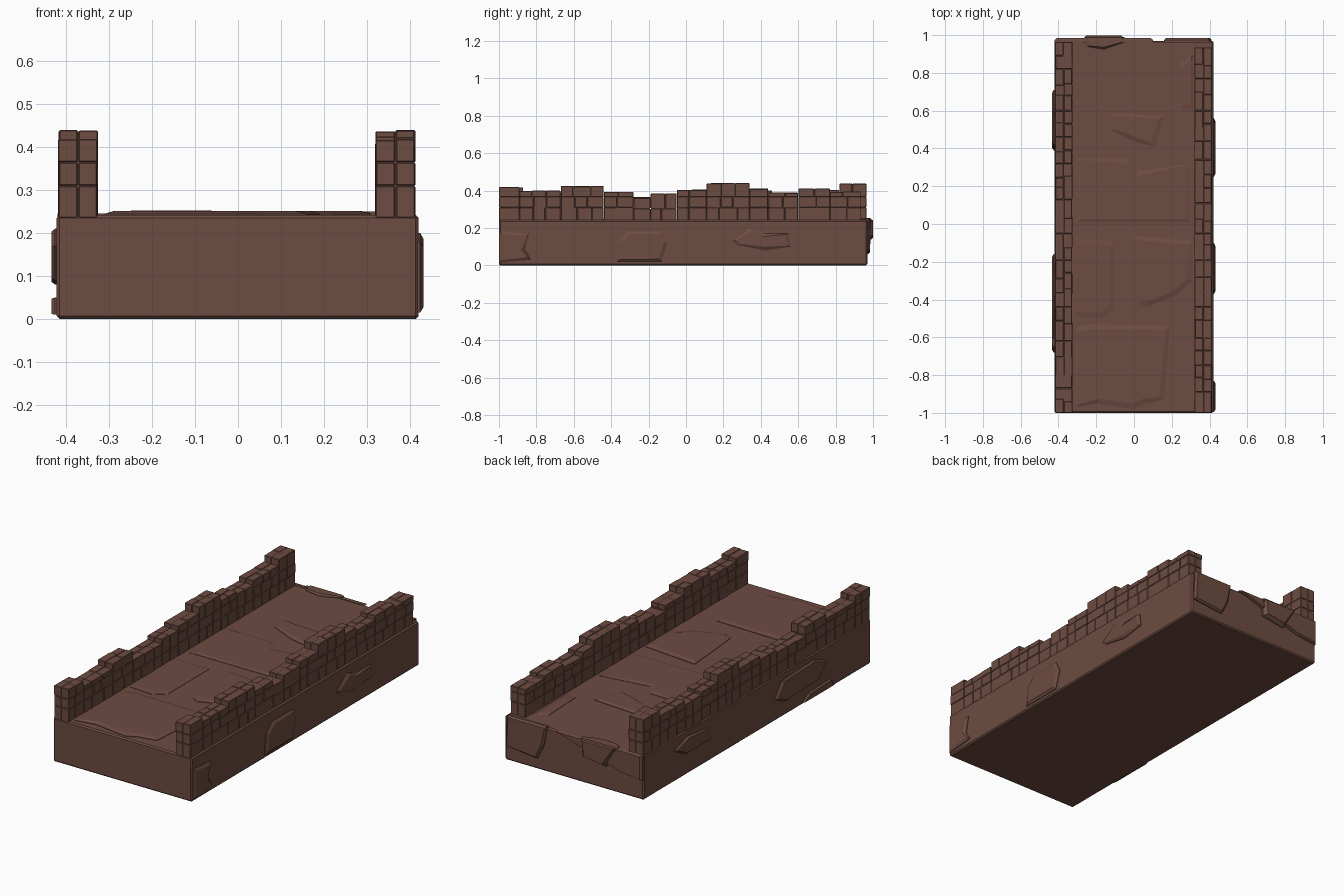
import bpy, bmesh, random
from mathutils import Vector

if "Cube" in bpy.data.objects:
    bpy.data.objects.remove(bpy.data.objects["Cube"])

random.seed(4)
brown = bpy.data.materials.new("brown stone")
brown.diffuse_color = (0.153, 0.072, 0.053, 1)
brown.use_nodes = True
brown.node_tree.nodes["Principled BSDF"].inputs["Base Color"].default_value = brown.diffuse_color


def finish(name, bm, bevel=0.0):
    bmesh.ops.recalc_face_normals(bm, faces=bm.faces)
    me = bpy.data.meshes.new(name)
    bm.to_mesh(me)
    bm.free()
    me.materials.append(brown)
    ob = bpy.data.objects.new(name, me)
    bpy.context.collection.objects.link(ob)
    if bevel:
        mod = ob.modifiers.new("worn edges", 'BEVEL')
        mod.width = bevel
        mod.segments = 1
    return ob


def box(bm, lo, hi):
    vs = bmesh.ops.create_cube(bm, size=1)["verts"]
    for v in vs:
        v.co = Vector([lo[i] + (v.co[i] + 0.5) * (hi[i] - lo[i]) for i in range(3)])


def plate(name, pts, place, height, slope=0.012):
    """Worn stone slab: polygon with a sloped rim; place(u, v, h) maps to 3D."""
    bm = bmesh.new()
    n = len(pts)
    cu, cv = sum(p[0] for p in pts) / n, sum(p[1] for p in pts) / n
    rings = []
    for h, inset in ((-0.01, 0), (height * 0.3, 0), (height, slope)):
        ring = []
        for u, v in pts:
            d = Vector((cu - u, cv - v))
            d = d.normalized() * min(inset, d.length * 0.5)
            ring.append(bm.verts.new(place(u + d.x, v + d.y, h)))
        rings.append(ring)
    for a, b in zip(rings, rings[1:]):
        for i in range(n):
            j = (i + 1) % n
            bm.faces.new((a[i], a[j], b[j], b[i]))
    bm.faces.new(rings[0][::-1])
    bm.faces.new(rings[-1])
    return finish(name, bm)


# Main body of the bridge
bm = bmesh.new()
box(bm, (-0.422, -1.0, 0), (0.42, 0.97, 0.242))
finish("bridge_base", bm, 0.007)

# Worn paving slabs on the deck
deck = lambda u, v, h: (u, v, 0.242 + h)
paving = [
    [(-0.31, -0.55), (-0.24, -0.53), (0.19, -0.54), (0.16, -0.93), (0.06, -0.95),
     (0, -0.98), (-0.2, -0.95), (-0.31, -0.97)],
    [(-0.31, -0.08), (-0.11, -0.09), (-0.11, -0.45), (-0.17, -0.5), (-0.31, -0.49)],
    [(-0.01, -0.06), (0.31, -0.09), (0.31, -0.3), (0.22, -0.38), (0.06, -0.44),
     (0.02, -0.42), (0, -0.2)],
    [(-0.31, 0.35), (-0.03, 0.35), (0.02, 0.28), (0.3, 0.32), (0.3, 0.01), (-0.3, 0.01)],
    [(-0.14, 0.59), (0.16, 0.57), (0.11, 0.41), (0.02, 0.43), (-0.13, 0.5)],
    [(0.24, 0.85), (0.31, 0.9), (0.31, 0.6), (0.25, 0.6)],
]
for i, pts in enumerate(paving):
    plate(f"paving_slab_{i + 1}", pts, deck, 0.009 if i % 2 == 0 else 0.006, 0.03)

# Raised stones on the right side
right = lambda u, v, h: (0.42 + h, u, v)
for i, pts in enumerate([
    [(0.25, 0.13), (0.34, 0.20), (0.42, 0.17), (0.55, 0.17), (0.56, 0.10), (0.42, 0.08), (0.27, 0.11)],
    [(-0.37, 0.02), (-0.36, 0.13), (-0.31, 0.18), (-0.13, 0.18), (-0.1, 0.12), (-0.13, 0.02)],
    [(-0.995, 0.015), (-0.995, 0.18), (-0.84, 0.17), (-0.86, 0.08), (-0.83, 0.03)],
]):
    plate(f"right_side_stone_{i + 1}", pts, right, 0.012, 0.02)

# Raised stones on the left side
left = lambda u, v, h: (-0.422 - h, u, v)
for i, pts in enumerate([
    [(0.39, 0.12), (0.42, 0.19), (0.6, 0.21), (0.71, 0.17), (0.62, 0.12)],
    [(-0.16, 0.12), (-0.22, 0.20), (-0.5, 0.21), (-0.61, 0.17), (-0.55, 0.09), (-0.25, 0.08)],
    [(-0.4, 0.01), (-0.45, 0.045), (-0.65, 0.05), (-0.68, 0.01)],
]):
    plate(f"left_side_stone_{i + 1}", pts, left, 0.012, 0.015)

# Broken stones on the back end
back = lambda u, v, h: (u, 0.97 + h, v)
plate("back_stone_right", [(0.4, 0.25), (0.41, 0.08), (0.22, 0.06), (0.18, 0.14), (0.16, 0.25)],
      back, 0.015)
plate("back_stone_left", [(0.1, 0.245), (-0.42, 0.245), (-0.42, 0.11), (-0.3, 0.12), (-0.1, 0.18)],
      back, 0.016)
plate("back_lip_stone", [(-0.27, 0.25), (-0.05, 0.25), (-0.06, 0.15), (-0.2, 0.13)],
      back, 0.029, 0.02)
plate("back_deck_stone", [(-0.26, 0.99), (-0.05, 0.99), (-0.06, 0.96), (-0.16, 0.925), (-0.25, 0.94)],
      deck, 0.01)

# Crenellated walls: stepped sections of (end y, top z), starting at y = -1
right_steps = [(-0.89, 0.42), (-0.67, 0.40), (-0.44, 0.425), (-0.28, 0.395), (-0.19, 0.365),
               (-0.05, 0.385), (0.11, 0.405), (0.34, 0.44), (0.44, 0.41), (0.6, 0.39),
               (0.77, 0.41), (0.935, 0.395)]
left_steps = [(-0.87, 0.42), (-0.62, 0.39), (-0.44, 0.415), (-0.19, 0.365), (-0.05, 0.385),
              (0.13, 0.405), (0.32, 0.44), (0.46, 0.40), (0.6, 0.385), (0.82, 0.405), (0.965, 0.44)]
for side, x0, x1, steps in (("right", 0.319, 0.413, right_steps), ("left", -0.419, -0.325, left_steps)):
    core, bricks = bmesh.new(), bmesh.new()
    y, mid = -1.0, (x0 + x1) / 2
    for end, top in steps:
        box(core, (x0 + 0.004, y + 0.003, 0.23), (x1 - 0.004, end - 0.003, top - 0.004))
        levels = [0.235, 0.31, 0.365, top] if top > 0.385 else [0.235, 0.305, top]
        for c, (z0, z1) in enumerate(zip(levels, levels[1:])):
            for col in (0, 1):
                # cut the course into bricks of uneven length
                n = max(1, round((end - y) / 0.075))
                cuts = [y + (end - y) * (k + random.uniform(-0.2, 0.2) * (0 < k < n)) / n
                        for k in range(n + 1)]
                for a, b in zip(cuts, cuts[1:]):
                    out = random.uniform(0, 0.003)
                    lo_x = x0 + out if col == 0 else mid + 0.0008
                    hi_x = mid - 0.0008 if col == 0 else x1 - out
                    drop = random.uniform(0, 0.004) if z1 == top else 0.001
                    box(bricks, (lo_x, a + 0.0008, z0), (hi_x, b - 0.0008, z1 - drop))
        y = end
    finish(f"{side}_wall_core", core)
    finish(f"{side}_wall_bricks", bricks, 0.0025)
